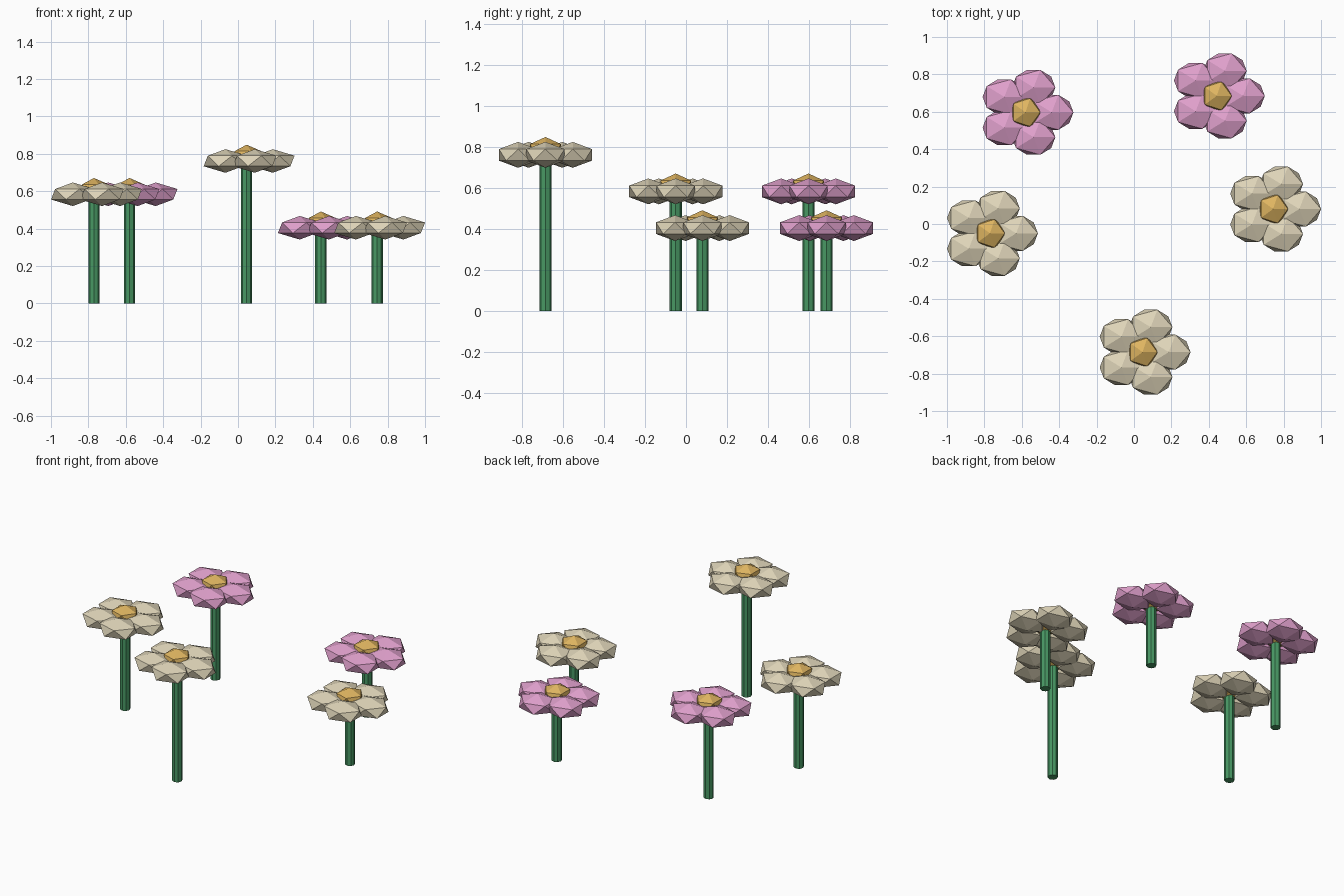
import bpy, bmesh, math
from mathutils import Matrix

if "Cube" in bpy.data.objects:
    bpy.data.objects.remove(bpy.data.objects["Cube"])


def material(name, rgb):
    # sRGB bytes -> linear diffuse colour
    lin = [((c / 255 + 0.055) / 1.055) ** 2.4 for c in rgb]
    m = bpy.data.materials.new(name)
    m.diffuse_color = (*lin, 1)
    m.use_nodes = True
    m.node_tree.nodes["Principled BSDF"].inputs["Base Color"].default_value = m.diffuse_color
    return m


PINK = material("pink petal", (224, 160, 204))
CREAM = material("cream petal", (222, 212, 184))
GOLD = material("gold centre", (222, 180, 96))
GREEN = material("green stem", (72, 152, 100))


def finish(bm, name, mat, location):
    mesh = bpy.data.meshes.new(name)
    bm.to_mesh(mesh)
    bm.free()
    mesh.materials.append(mat)
    ob = bpy.data.objects.new(name, mesh)
    ob.location = location
    bpy.context.collection.objects.link(ob)


def blob(bm, pos, size):
    # flattened 20-sided ball
    bmesh.ops.create_icosphere(bm, subdivisions=1, radius=1,
                               matrix=Matrix.Translation(pos) @ Matrix.Diagonal((*size, 1)))


def flower(i, x, y, h, petal_mat):
    # stem, from the ground up into the head
    bm = bmesh.new()
    bmesh.ops.create_cone(bm, cap_ends=True, segments=8, radius1=0.03, radius2=0.03,
                          depth=h, matrix=Matrix.Translation((0, 0, h / 2)))
    finish(bm, f"stem_{i}", GREEN, (x, y, 0))

    # five petals in a ring, all facing the same way
    bm = bmesh.new()
    for k in range(5):
        a = math.radians(72 * k)
        blob(bm, (0.14 * math.cos(a), 0.14 * math.sin(a), 0), (0.13, 0.11, 0.063))
    finish(bm, f"petals_{i}", petal_mat, (x, y, h))

    # raised centre
    bm = bmesh.new()
    blob(bm, (0, 0, 0.025), (0.088, 0.088, 0.062))
    finish(bm, f"flower_centre_{i}", GOLD, (x, y, h))


for i, spec in enumerate([
    (-0.77, -0.05, 0.584, CREAM),
    (-0.58, 0.597, 0.584, PINK),
    (0.046, -0.685, 0.762, CREAM),
    (0.443, 0.685, 0.405, PINK),
    (0.744, 0.08, 0.405, CREAM),
], 1):
    flower(i, *spec)
